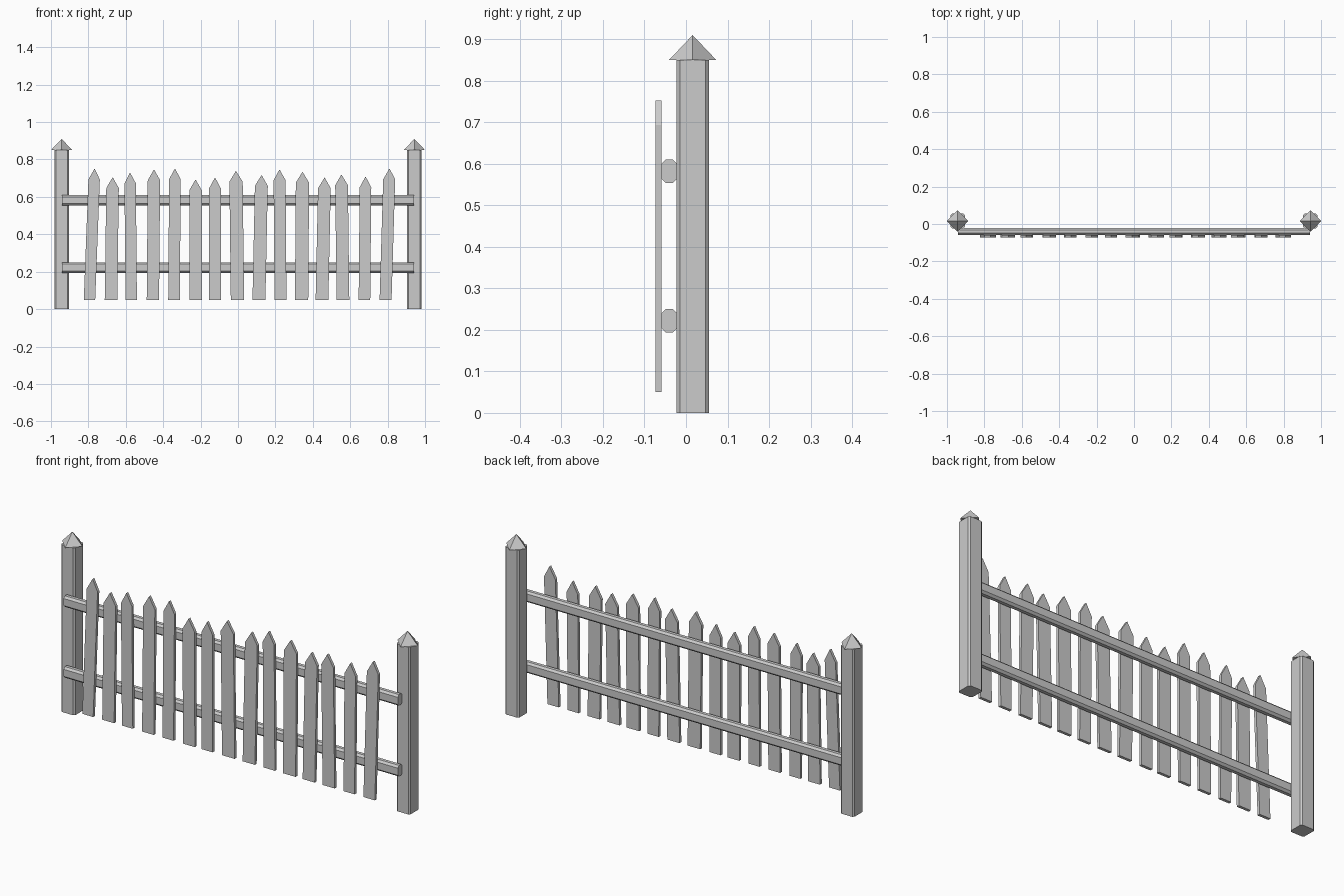
import bpy, bmesh, math

if "Cube" in bpy.data.objects:
    bpy.data.objects.remove(bpy.data.objects["Cube"])


def extrude_profile(name, points, to_a, to_b):
    """Solid between two mapped copies of a closed 2D profile."""
    bm = bmesh.new()
    a = [bm.verts.new(to_a(u, v)) for u, v in points]
    b = [bm.verts.new(to_b(u, v)) for u, v in points]
    n = len(points)
    bm.faces.new(a)
    bm.faces.new(b[::-1])
    for i in range(n):
        j = (i + 1) % n
        bm.faces.new((a[i], b[i], b[j], a[j]))
    bmesh.ops.recalc_face_normals(bm, faces=bm.faces)
    me = bpy.data.meshes.new(name)
    bm.to_mesh(me)
    bm.free()
    ob = bpy.data.objects.new(name, me)
    bpy.context.collection.objects.link(ob)
    return ob


def chamfered(hu, hv, c):
    """Rectangle with cut corners."""
    return [(hu - c, -hv), (hu, c - hv), (hu, hv - c), (hu - c, hv),
            (c - hu, hv), (-hu, hv - c), (-hu, c - hv), (c - hu, -hv)]


POST_X, POST_Y, POST_H = 0.943, 0.016, 0.85

# Posts with pyramid caps turned corner-forward
for side, s in (("left", -1), ("right", 1)):
    extrude_profile(f"{side}_post", chamfered(0.039, 0.039, 0.008),
                    lambda u, v: (s * POST_X + u, POST_Y + v, 0),
                    lambda u, v: (s * POST_X + u, POST_Y + v, POST_H))
    bpy.ops.mesh.primitive_cone_add(vertices=4, radius1=0.057, radius2=0, depth=0.06,
                                    location=(s * POST_X, POST_Y, POST_H + 0.03))
    bpy.context.object.name = f"{side}_post_cap"

# Horizontal rails
for name, z in (("lower_rail", 0.222), ("upper_rail", 0.582)):
    extrude_profile(name, chamfered(0.0185, 0.028, 0.01),
                    lambda u, v: (-0.94, -0.0405 + u, z + v),
                    lambda u, v: (0.94, -0.0405 + u, z + v))

# Pickets: foot x, tip x, tip height, width
PICKETS = [
    (-0.794, -0.767, 0.751, 0.061), (-0.679, -0.670, 0.705, 0.067),
    (-0.571, -0.577, 0.730, 0.061), (-0.455, -0.449, 0.747, 0.066),
    (-0.342, -0.337, 0.752, 0.062), (-0.225, -0.227, 0.693, 0.067),
    (-0.123, -0.123, 0.704, 0.062), (-0.003, -0.011, 0.739, 0.071),
    (0.112, 0.126, 0.717, 0.069), (0.227, 0.222, 0.747, 0.064),
    (0.340, 0.345, 0.734, 0.071), (0.449, 0.463, 0.704, 0.068),
    (0.561, 0.553, 0.720, 0.068), (0.676, 0.682, 0.709, 0.062),
    (0.789, 0.810, 0.752, 0.064)]
BOTTOM = 0.05
for i, (foot, tip, top, w) in enumerate(PICKETS, 1):
    h, shoulder = w / 2, top - 0.058
    lean = (tip - foot) / (top - BOTTOM)
    outline = [(foot + lean * (z - BOTTOM) + dx, z) for dx, z in
               ((-h, BOTTOM), (h, BOTTOM), (h, shoulder), (0, top), (-h, shoulder))]
    extrude_profile(f"picket_{i}", outline,
                    lambda u, v: (u, -0.0735, v), lambda u, v: (u, -0.059, v))
